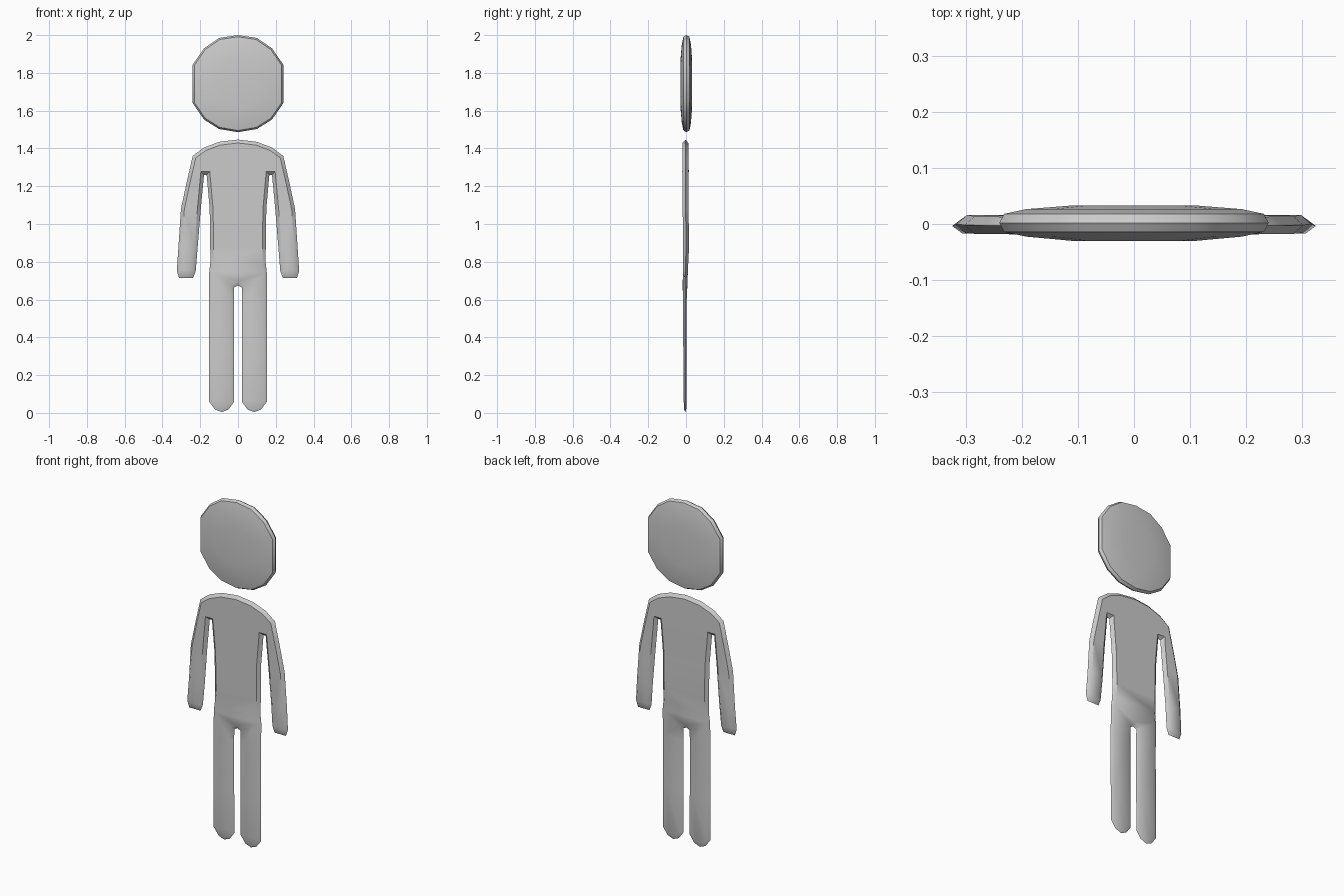
import bpy, bmesh, math
from mathutils import Vector
from mathutils.geometry import intersect_point_line

if "Cube" in bpy.data.objects:
    bpy.data.objects.remove(bpy.data.objects["Cube"])

grey = bpy.data.materials.new("light_grey")
grey.diffuse_color = (0.6, 0.6, 0.6, 1)
grey.use_nodes = True
grey.node_tree.nodes["Principled BSDF"].inputs["Base Color"].default_value = grey.diffuse_color


def lerp_table(table, t):
    """Piecewise linear lookup of one or more values, keys ascending."""
    if t <= table[0][0]:
        return table[0][1:]
    for a, b in zip(table, table[1:]):
        if t <= b[0]:
            f = (t - a[0]) / (b[0] - a[0])
            return tuple(p + (q - p) * f for p, q in zip(a[1:], b[1:]))
    return table[-1][1:]


def finish(bm, name):
    bmesh.ops.remove_doubles(bm, verts=bm.verts, dist=0.0005)
    bmesh.ops.recalc_face_normals(bm, faces=bm.faces)
    mesh = bpy.data.meshes.new(name)
    bm.to_mesh(mesh)
    bm.free()
    obj = bpy.data.objects.new(name, mesh)
    bpy.context.collection.objects.link(obj)
    mesh.materials.append(grey)
    bpy.ops.object.select_all(action='DESELECT')
    obj.select_set(True)
    bpy.context.view_layer.objects.active = obj
    bpy.ops.object.shade_smooth_by_angle(angle=math.radians(40))
    return obj


def mirrored(half):
    """Close a right-hand half outline whose ends lie on x = 0."""
    return half + [(-x, z) for x, z in half[-2:0:-1]]


# Head: lens-shaped disc made of concentric rings
head_outline = mirrored([(0, 2.0), (0.10, 1.985), (0.18, 1.93), (0.24, 1.843),
                         (0.24, 1.64), (0.18, 1.553), (0.10, 1.503), (0, 1.486)])
head_mid_z = 1.743
rings = [(0.46, -0.03), (0.80, -0.0225), (0.965, -0.014), (1.0, 0.002),
         (0.965, 0.018), (0.80, 0.0265), (0.46, 0.033)]
bm = bmesh.new()
loops = [[bm.verts.new((x * s, y, head_mid_z + (z - head_mid_z) * s))
          for x, z in head_outline] for s, y in rings]
for a, b in zip(loops, loops[1:]):
    for i in range(len(a)):
        j = (i + 1) % len(a)
        bm.faces.new((a[i], a[j], b[j], b[i]))
bm.faces.new(loops[0])
bm.faces.new(loops[-1])
finish(bm, "head")

# Body: torso, arms and legs in one outline
body_outline = mirrored([
    (0, 1.447), (0.10, 1.435), (0.18, 1.405), (0.24, 1.36),          # shoulder
    (0.272, 1.22), (0.302, 1.08), (0.324, 0.75), (0.311, 0.713),     # outer arm, hand
    (0.238, 0.713), (0.224, 0.75), (0.197, 1.08), (0.180, 1.26),     # inner arm
    (0.166, 1.26), (0.150, 1.08), (0.146, 0.80), (0.153, 0.74),      # side of torso
    (0.153, 0.06), (0.122, 0.018), (0.086, 0.004), (0.050, 0.018),   # leg, foot
    (0.020, 0.06), (0.020, 0.665), (0, 0.675)])                      # crotch
depth_by_height = [(0.0, -0.013, 0.004), (0.3, -0.016, 0.004), (0.6, -0.019, 0.006),
                   (0.75, -0.020, 0.013), (0.88, -0.020, 0.020),
                   (1.08, -0.021, 0.017), (1.447, -0.022, 0.016)]
edge_rounding = [(0.0, 0.0), (0.012, 0.72), (0.030, 1.0)]
points = [Vector((x, 0, z)) for x, z in body_outline]


def edge_distance(p):
    best = 9.0
    for a, b in zip(points, points[1:] + points[:1]):
        q, f = intersect_point_line(p, a, b)
        best = min(best, (a.lerp(b, max(0, min(1, f))) - p).length)
    return best


bm = bmesh.new()
for side in (0, 1):
    face = bm.faces.new([bm.verts.new(p) for p in points])
    part = [face]
    made = [face]
    for width in (0.012, 0.018):
        made += bmesh.ops.inset_region(bm, faces=part, thickness=width, depth=0,
                                       use_boundary=True, use_even_offset=True)["faces"]
    # Cross cuts let the thickness follow the height
    for z in (1.25, 1.08, 0.88, 0.75, 0.6, 0.3):
        made = [f for f in made if f.is_valid]
        geom = made + list({e for f in made for e in f.edges}) + \
            list({v for f in made for v in f.verts})
        cut = bmesh.ops.bisect_plane(bm, geom=geom, dist=0.0001,
                                     plane_co=(0, 0, z), plane_no=(0, 0, 1))
        made = [g for g in cut["geom"] if isinstance(g, bmesh.types.BMFace)]
    for v in {v for f in made for v in f.verts}:
        limits = lerp_table(depth_by_height, v.co.z)
        middle = sum(limits) / 2
        r = lerp_table(edge_rounding, edge_distance(v.co))[0]
        v.co.y = middle + (limits[side] - middle) * r
finish(bm, "body")
